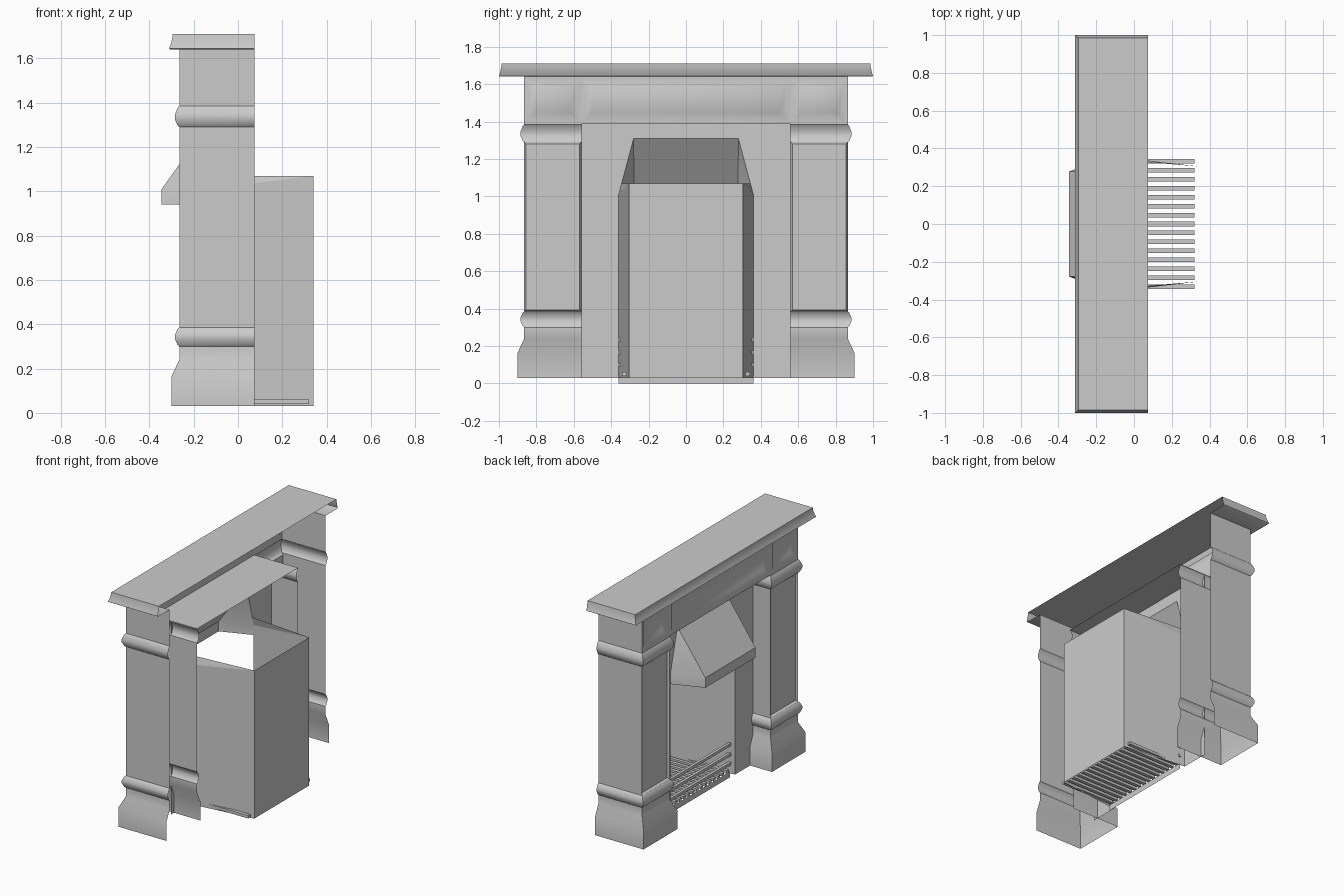
import bpy, bmesh, math
from mathutils import Vector

if "Cube" in bpy.data.objects:
    bpy.data.objects.remove(bpy.data.objects["Cube"])

XB, XF, XP = 0.075, -0.265, -0.13      # open back, front face, inner surround plane


def finish(name, bm, angle=35):
    me = bpy.data.meshes.new(name)
    bm.to_mesh(me)
    bm.free()
    ob = bpy.data.objects.new(name, me)
    bpy.context.collection.objects.link(ob)
    bpy.ops.object.select_all(action='DESELECT')
    ob.select_set(True)
    bpy.context.view_layer.objects.active = ob
    bpy.ops.object.shade_smooth_by_angle(angle=math.radians(angle))
    return ob


def quads(bm, *faces):
    return [bm.faces.new([bm.verts.new(p) for p in f]) for f in faces]


def both(faces):
    """Add the copy of each face mirrored across y = 0."""
    return faces + [[(x, -y, z) for x, y, z in reversed(f)] for f in faces]


def weld(bm):
    bmesh.ops.remove_doubles(bm, verts=bm.verts, dist=0.0005)


def u_shell(bm, y0, y1, profile):
    """Three-sided shell, open at the back, following (offset, z) points."""
    rows = [[bm.verts.new(p) for p in ((XB, y0 - o, z), (XF - o, y0 - o, z),
                                       (XF - o, y1 + o, z), (XB, y1 + o, z))]
            for o, z in profile]
    fronts = []
    for a, b in zip(rows, rows[1:]):
        for j in range(3):
            f = bm.faces.new((a[j], b[j], b[j + 1], a[j + 1]))
            if j == 1:
                fronts.append(f)
    return rows, fronts


def recess(bm, faces, border, slope, depth):
    bmesh.ops.inset_individual(bm, faces=faces, thickness=border, depth=0)
    bmesh.ops.inset_individual(bm, faces=faces, thickness=slope, depth=-depth)


# Pillars with plinth, two mouldings and a sunk panel
pillar = [(.035, .03), (.035, .165), (0, .24), (0, .30), (.008, .307), (.02, .335),
          (.02, .352), (.008, .378), (0, .385),
          (0, 1.29), (.008, 1.297), (.02, 1.325), (.02, 1.345), (.008, 1.375), (0, 1.385), (0, 1.39)]
for name, y0, y1 in (("left_pillar", .56, .865), ("right_pillar", -.865, -.56)):
    bm = bmesh.new()
    rows, fronts = u_shell(bm, y0, y1, pillar)
    recess(bm, [fronts[8]], .05, .012, .015)
    finish(name, bm)

# Frieze: three sunk panels, end faces and the lintel underside
bm = bmesh.new()
ys = (-.865, -.56, .56, .865)
panels = quads(bm, *[[(XF, a, 1.39), (XF, a, 1.64), (XF, b, 1.64), (XF, b, 1.39)]
                     for a, b in zip(ys, ys[1:])])
quads(bm, *both([[(XB, -.865, 1.39), (XB, -.865, 1.64), (XF, -.865, 1.64), (XF, -.865, 1.39)]]))
quads(bm, [(XF, -.56, 1.39), (XF, .56, 1.39), (XB, .56, 1.39), (XB, -.56, 1.39)])
weld(bm)
recess(bm, panels, .03, .05, .02)
finish("frieze", bm)

# Mantel shelf: top, flared skirt and lip back to the body
bm = bmesh.new()
rows, _ = u_shell(bm, -.955, .955, [(.03, 1.71)])
bm.faces.new(rows[0])
for v in rows[0]:
    if v.co.x < 0:
        v.co.x = -.295
ring = [(-.295, .985), (-.297, .988), (-.303, .993), (-.312, 1.0), (-.305, .992), (XF, .865)]
zs = (1.71, 1.69, 1.665, 1.645, 1.64, 1.64)
prev = None
for (x, y), z in zip(ring, zs):
    cur = [bm.verts.new(p) for p in ((XB, -y, z), (x, -y, z), (x, y, z), (XB, y, z))]
    if prev:
        for j in range(3):
            bm.faces.new((cur[j], prev[j], prev[j + 1], cur[j + 1]))
    prev = cur
weld(bm)
finish("mantel_shelf", bm)

# Flat surround with the fire opening
bm = bmesh.new()
plate = [[(.36, .03), (.56, .03), (.56, 1.01), (.36, 1.01)],
         [(.36, 1.01), (.56, 1.01), (.56, 1.39), (.28, 1.31)],
         [(0, 1.31), (.28, 1.31), (.56, 1.39), (0, 1.39)]]
quads(bm, *both([[(XP, y, z) for y, z in reversed(f)] for f in plate]))
weld(bm)
finish("surround", bm)

# Hood: slope, lip and tapered cheeks
bm = bmesh.new()
top, lip, low = (XP, .28, 1.31), (-.345, .278, 1.01), (-.345, .278, .94)
wide, foot = (XP, .36, 1.01), (XP, .36, .94)
flip = lambda p: (p[0], -p[1], p[2])
quads(bm, [flip(lip), flip(top), top, lip], [flip(low), flip(lip), lip, low],
      *both([[low, lip, wide, foot], [lip, top, wide]]))
weld(bm)
finish("hood", bm, 15)

# Firebox: back and tapered side walls, open top and bottom
bm = bmesh.new()
b0, b1 = (.34, .305, .03), (.34, .305, 1.07)
quads(bm, [b0, b1, flip(b1), flip(b0)],
      *both([[(XP, .36, .03), (XP, .36, 1.01), b1, b0],
             [(XP, .36, 1.01), (XP, .344, 1.07), b1]]))
weld(bm)
finish("firebox", bm, 15)


def bar(bm, centre, size):
    r = bmesh.ops.create_cube(bm, size=1)
    bmesh.ops.scale(bm, vec=size, verts=r['verts'])
    bmesh.ops.translate(bm, vec=centre, verts=r['verts'])


# Floor grate
bm = bmesh.new()
for i in range(15):
    bar(bm, Vector((.115, (i - 7) * .0473, .05)), Vector((.41, .024, .02)))
finish("floor_grate", bm)

# Front guard bars and the kick plate under them
bm = bmesh.new()
for z in (.10, .165, .235):
    bar(bm, Vector((-.09, 0, z)), Vector((.02, .722, .02)))
finish("guard_bars", bm)
bm = bmesh.new()
quads(bm, [(-.09, -.361, 0), (-.09, -.361, .04), (-.09, .361, .04), (-.09, .361, 0)])
finish("kick_plate", bm)
